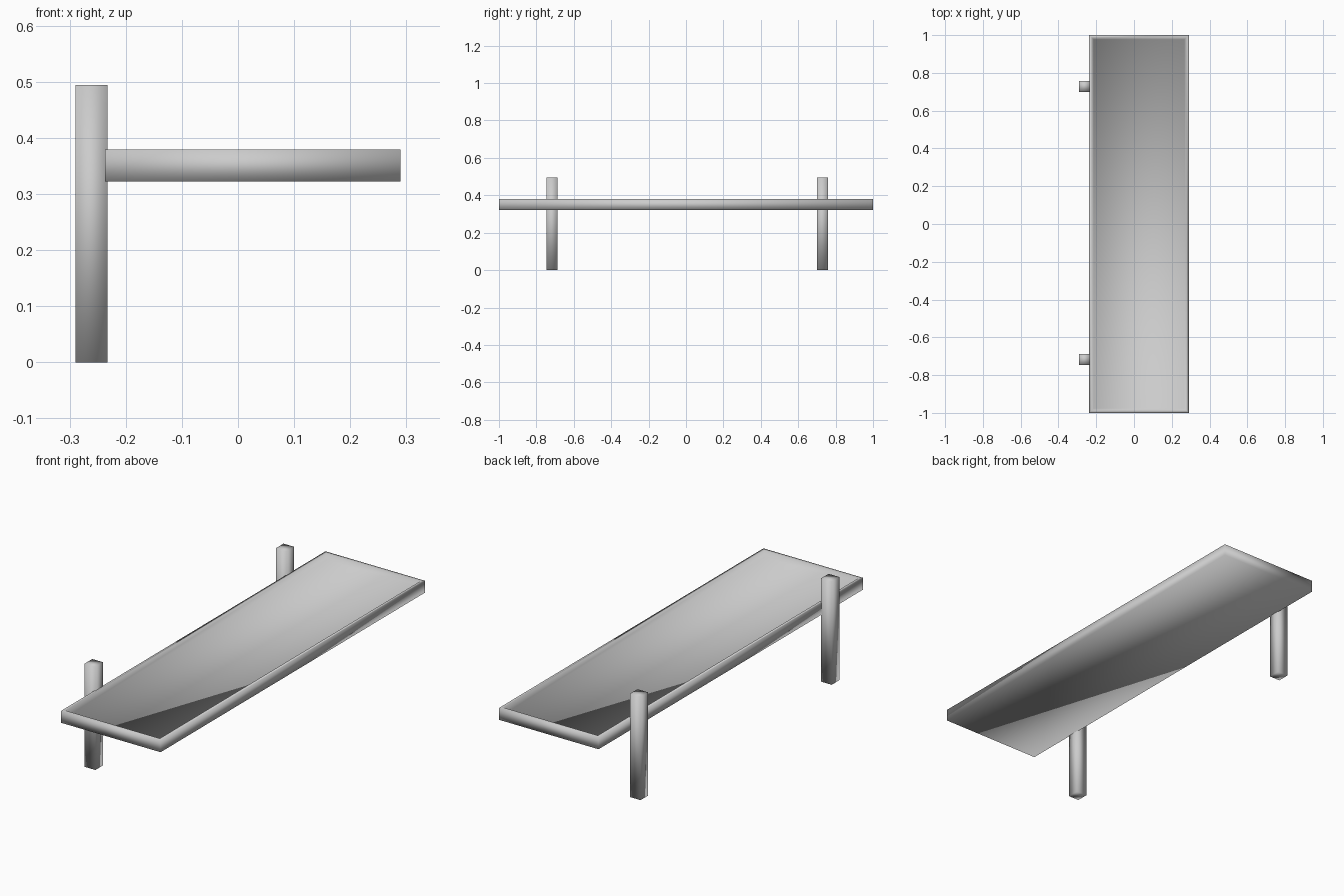
import bpy, bmesh
from mathutils import Vector

if "Cube" in bpy.data.objects:
    bpy.data.objects.remove(bpy.data.objects["Cube"], do_unlink=True)

grey = bpy.data.materials.new("plain_grey")
grey.use_nodes = True
colour = (0.6, 0.6, 0.6, 1)
grey.diffuse_color = colour
grey.node_tree.nodes["Principled BSDF"].inputs["Base Color"].default_value = colour


def box_mesh(low, high):
    """Box between two opposite corners."""
    low, high = Vector(low), Vector(high)
    bm = bmesh.new()
    bmesh.ops.create_cube(bm, size=1)
    bmesh.ops.scale(bm, vec=high - low, verts=bm.verts)
    bmesh.ops.translate(bm, vec=(low + high) / 2, verts=bm.verts)
    return bm


def finish(bm, name):
    for face in bm.faces:
        face.smooth = True
    mesh = bpy.data.meshes.new(name)
    bm.to_mesh(mesh)
    bm.free()
    mesh.materials.append(grey)
    obj = bpy.data.objects.new(name, mesh)
    bpy.context.collection.objects.link(obj)


# Shallow tray: thin flat rim, then steep inner walls down to the floor
RIM, SLOPE, DEPTH = 0.02, 0.013, 0.025
tray = box_mesh((-0.237, -1, 0.322), (0.29, 1, 0.379))
tray.normal_update()
top = max(tray.faces, key=lambda f: f.calc_center_median().z)
bmesh.ops.inset_region(tray, faces=[top], thickness=RIM)
bmesh.ops.inset_region(tray, faces=[top], thickness=SLOPE)
bmesh.ops.translate(tray, vec=(0, 0, -DEPTH), verts=top.verts)
finish(tray, "shelf_tray")

# Square posts against one long side of the tray
for name, y in (("front_post", -0.717), ("back_post", 0.729)):
    finish(box_mesh((-0.29, y - 0.029, 0), (-0.233, y + 0.029, 0.494)), name)
